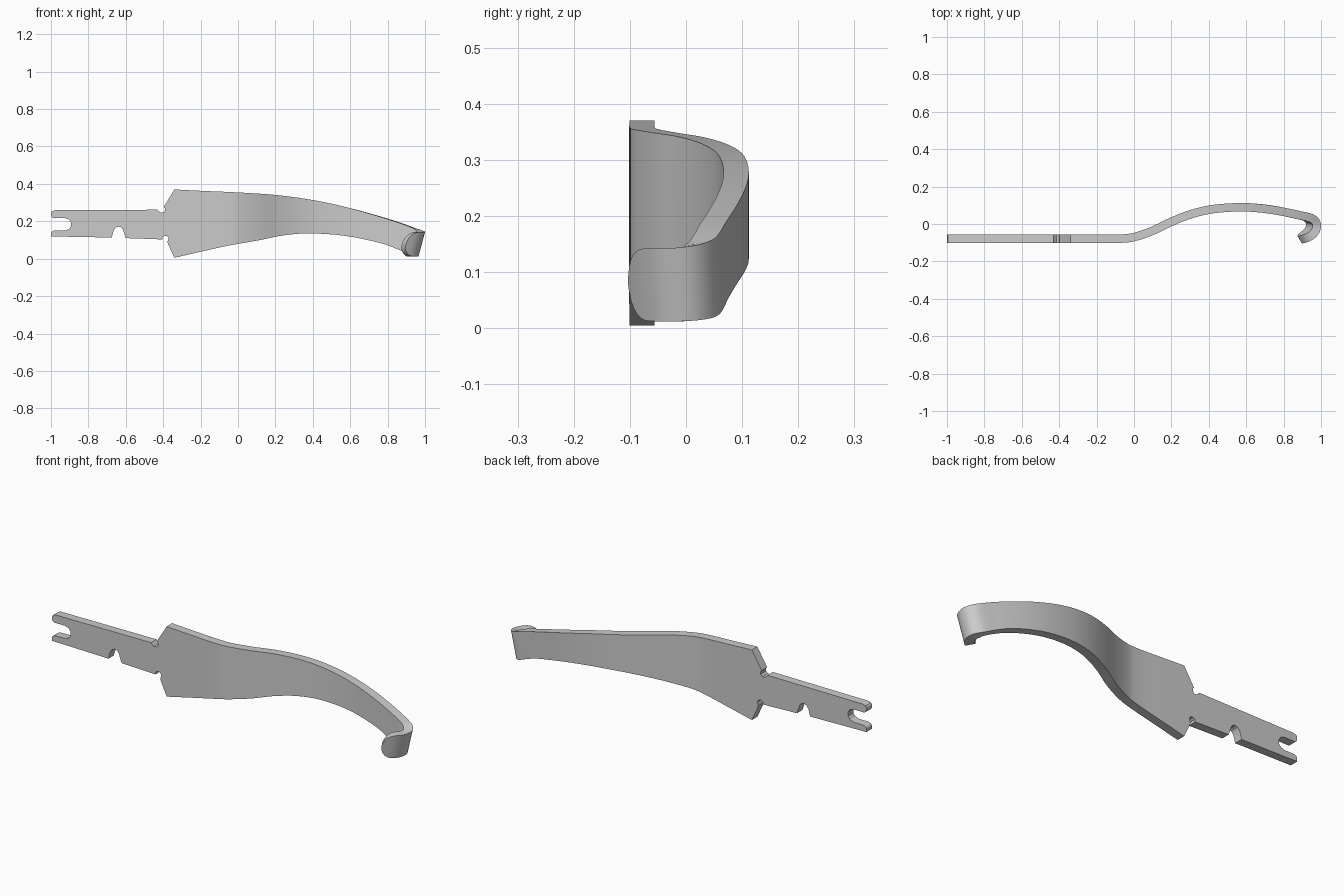
import bpy, bmesh, math
from mathutils import Vector

if "Cube" in bpy.data.objects:
    bpy.data.objects.remove(bpy.data.objects["Cube"])

HALF = 0.0225      # half of the sheet thickness
FLAT_Y = -0.0785   # mid plane of the flat tang

# tang outline (x, z) from upper shoulder round to lower shoulder
tang = [(-.34, .37), (-.397, .277), (-.39, .27), (-.39, .257), (-.40, .247), (-.415, .247),
        (-.425, .255), (-.43, .262), (-.98, .259), (-.994, .254), (-1, .245), (-1, .23),
        (-.994, .221), (-.985, .217), (-.925, .217), (-.905, .21), (-.893, .195),
        (-.893, .173), (-.905, .158), (-.925, .151), (-.985, .15), (-.995, .145),
        (-1, .137), (-1, .119), (-.675, .113), (-.665, .15), (-.655, .165), (-.64, .172),
        (-.625, .168), (-.615, .155), (-.6, .11), (-.405, .103), (-.403, .115),
        (-.392, .123), (-.378, .12), (-.371, .107), (-.377, .09), (-.373, .076), (-.34, .005)]

# blade stations: x, y, top z, bottom z, backward lean of the lower edge
blade = [(-.34, FLAT_Y, .37, .005, 0), (-.2, FLAT_Y, .363, .037, 0),
         (-.08, FLAT_Y, .358, .064, 0), (0, -.07, .354, .08, 0), (.1, -.036, .348, .098, 0),
         (.2, .012, .34, .119, 0), (.3, .051, .328, .132, 0), (.4, .076, .313, .135, 0),
         (.5, .087, .294, .13, 0), (.6, .089, .27, .118, 0), (.7, .081, .243, .1, .005),
         (.8, .065, .213, .078, .015), (.88, .048, .187, .052, .025),
         (.93, .037, .168, .032, .032), (.958, .026, .156, .02, .035),
         (.975, .006, .147, .014, .035), (.977, -.017, .143, .012, .035),
         (.968, -.041, .142, .012, .035), (.945, -.064, .142, .013, .035),
         (.905, -.087, .144, .016, .035)]


def spline(pts, n):
    """Catmull-Rom sampling of tuples."""
    v = [Vector(p) for p in pts]
    v = [2 * v[0] - v[1]] + v + [2 * v[-1] - v[-2]]
    out = []
    for a, b, c, d in zip(v, v[1:], v[2:], v[3:]):
        for i in range(n):
            t = i / n
            out.append(.5 * (2 * b + (c - a) * t + (2 * a - 5 * b + 4 * c - d) * t ** 2
                             + (3 * b - a - 3 * c + d) * t ** 3))
    return out + [v[-2]]


bm = bmesh.new()

# flat tang: front and back faces with rim, open at the shoulder
front = [bm.verts.new((x, FLAT_Y - HALF, z)) for x, z in tang]
back = [bm.verts.new((x, FLAT_Y + HALF, z)) for x, z in tang]
bm.faces.new(front)
bm.faces.new(back[::-1])
for i in range(len(tang) - 1):
    bm.faces.new((front[i], front[i + 1], back[i + 1], back[i]))

# curved blade and hook, with rounded tip
path = spline([Vector(b) for b in blade], 6)
dist = [0.0]
for p, q in zip(path[::-1], path[-2::-1]):
    dist.append(dist[-1] + math.hypot(p[0] - q[0], p[1] - q[1]))
dist.reverse()
ROUND = .06
rings = []
for i, p in enumerate(path):
    x, y, zt, zb, lean = p
    q, r = path[max(i - 1, 0)], path[min(i + 1, len(path) - 1)]
    t = Vector((r[0] - q[0], r[1] - q[1])).normalized()
    if i == 0:
        t = Vector((1, 0))
    u = min(dist[i] / ROUND, 1)
    k = max(math.sqrt(1 - (1 - u) ** 2), .12)
    mid, half = (zt + zb) / 2, (zt - zb) / 2
    ring = []
    for side, up in ((-1, 1), (1, 1), (1, -1), (-1, -1)):
        s = lean * (1 - up * k) / 2
        ring.append(bm.verts.new((x - s - t.y * HALF * side,
                                  y + .2 * s + t.x * HALF * side, mid + up * half * k)))
    rings.append(ring)
for a, b in zip(rings, rings[1:]):
    for j in range(4):
        bm.faces.new((a[j], a[(j + 1) % 4], b[(j + 1) % 4], b[j]))
bm.faces.new(rings[-1])

# weld tang to blade
bmesh.ops.remove_doubles(bm, verts=bm.verts, dist=.0005)
bmesh.ops.recalc_face_normals(bm, faces=bm.faces)
mesh = bpy.data.meshes.new("curved_strap")
bm.to_mesh(mesh)
bm.free()
strap = bpy.data.objects.new("curved_strap", mesh)
bpy.context.collection.objects.link(strap)
bpy.context.view_layer.objects.active = strap
strap.select_set(True)
bpy.ops.object.shade_smooth_by_angle(angle=math.radians(30))
